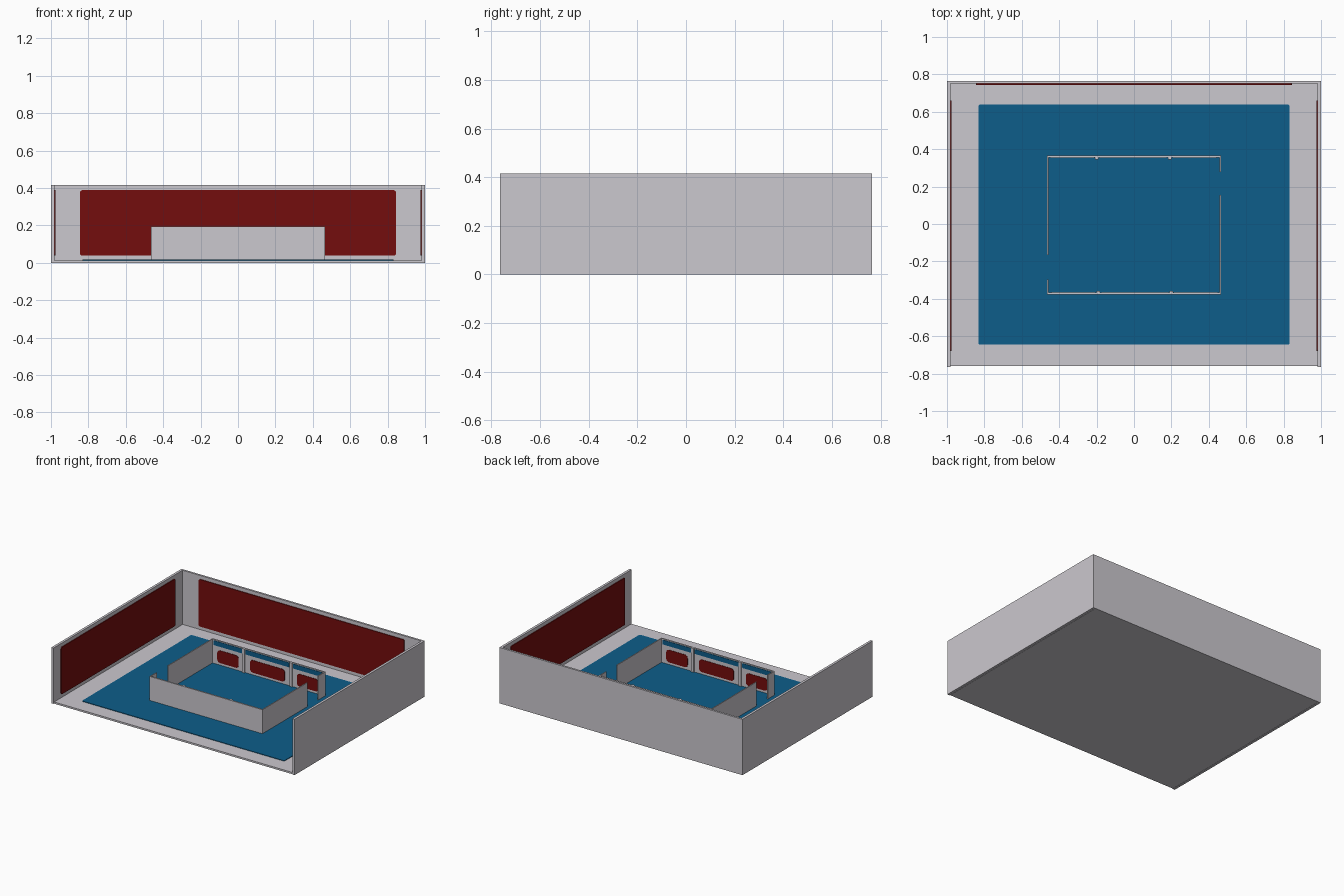
import bpy, math
from mathutils import Matrix, Vector

if "Cube" in bpy.data.objects:
    bpy.data.objects.remove(bpy.data.objects["Cube"])


def material(name, rgb):
    m = bpy.data.materials.new(name)
    m.diffuse_color = (*rgb, 1)
    m.use_nodes = True
    m.node_tree.nodes["Principled BSDF"].inputs["Base Color"].default_value = m.diffuse_color
    return m


GREY = material("pale_grey", (0.60, 0.58, 0.62))
RED = material("dark_red", (0.175, 0.004, 0.004))
BLUE = material("carpet_blue", (0.004, 0.11, 0.255))


def add_mesh(name, verts, faces, mat):
    me = bpy.data.meshes.new(name)
    me.from_pydata(verts, [], faces)
    me.materials.append(mat)
    ob = bpy.data.objects.new(name, me)
    bpy.context.collection.objects.link(ob)
    return ob


def box(name, x, y, z, mat=GREY):
    v = [(a, b, c) for c in z for b in y for a in x]
    f = [(0, 2, 3, 1), (4, 5, 7, 6), (0, 1, 5, 4), (2, 6, 7, 3), (0, 4, 6, 2), (1, 3, 7, 5)]
    return add_mesh(name, v, f, mat)


def plate(name, origin, right, up, size, radius, depth, mat):
    """Thin plate with rounded corners, centred at origin, rising along right x up."""
    right, up, origin = Vector(right), Vector(up), Vector(origin)
    out = right.cross(up)
    w, h = size[0] / 2 - radius, size[1] / 2 - radius
    ring = []
    for q, (sx, sy) in enumerate(((1, 1), (-1, 1), (-1, -1), (1, -1))):
        for i in range(5):
            a = math.radians(q * 90 + i * 22.5)
            ring.append(origin + right * (sx * w + radius * math.cos(a))
                        + up * (sy * h + radius * math.sin(a)))
    n = len(ring)
    verts = ring + [p + out * depth for p in ring]
    faces = [tuple(reversed(range(n))), tuple(range(n, 2 * n))]
    faces += [(i, (i + 1) % n, n + (i + 1) % n, n + i) for i in range(n)]
    return add_mesh(name, verts, faces, mat)


X, Y, Z = (1, 0, 0), (0, 1, 0), (0, 0, 1)
NX, NY = (-1, 0, 0), (0, -1, 0)

# outer shell: floor and three walls, open at the front
box("floor", (-0.98, 0.98), (-0.76, 0.75), (0, 0.013))
box("back_wall", (-1, 1), (0.75, 0.765), (0, 0.415))
box("left_wall", (-1, -0.982), (-0.765, 0.75), (0, 0.415))
box("right_wall", (0.982, 1), (-0.765, 0.75), (0, 0.415))

# carpet and red wall panels
plate("carpet", (0, -0.003, 0.013), X, Y, (1.665, 1.285), 0.012, 0.004, BLUE)
plate("back_panel", (0, 0.75, 0.213), X, Z, (1.69, 0.35), 0.012, 0.006, RED)
plate("left_panel", (-0.982, -0.01, 0.213), Y, Z, (1.34, 0.35), 0.012, 0.006, RED)
plate("right_panel", (0.982, -0.01, 0.213), NY, Z, (1.34, 0.35), 0.012, 0.006, RED)

# inner enclosure: two long partitions and side partitions with doorways
PZ = (0.013, 0.195)
box("partition_back", (-0.465, 0.465), (0.355, 0.365), PZ)
box("partition_front", (-0.465, 0.465), (-0.377, -0.367), PZ)
box("partition_right_long", (0.458, 0.465), (-0.367, 0.155), PZ)
box("partition_right_short", (0.458, 0.465), (0.278, 0.355), PZ)
box("partition_left_short", (-0.465, -0.458), (-0.367, -0.298), PZ)
box("partition_left_long", (-0.465, -0.458), (-0.167, 0.355), PZ)

# inside faces of the long partitions: red panels with blue bands above, thin posts between
for side, y, right, d in (("back", 0.355, X, -1), ("front", -0.367, NX, 1)):
    for i, (c, w, band) in enumerate(((-0.33, 0.175, 0.235), (-0.005, 0.285, 0.36), (0.325, 0.175, 0.235))):
        x = c * right[0]
        plate(f"{side}_inset_{i}", (x, y, 0.08), right, Z, (w, 0.092), 0.022, 0.003, RED)
        plate(f"{side}_band_{i}", (x, y, 0.171), right, Z, (band, 0.034), 0.003, 0.003, BLUE)
    for i, c in enumerate((-0.199, 0.191)):
        x = c * right[0]
        box(f"{side}_post_{i}", (x - 0.01, x + 0.01), sorted((y, y + d * 0.009)), PZ)
